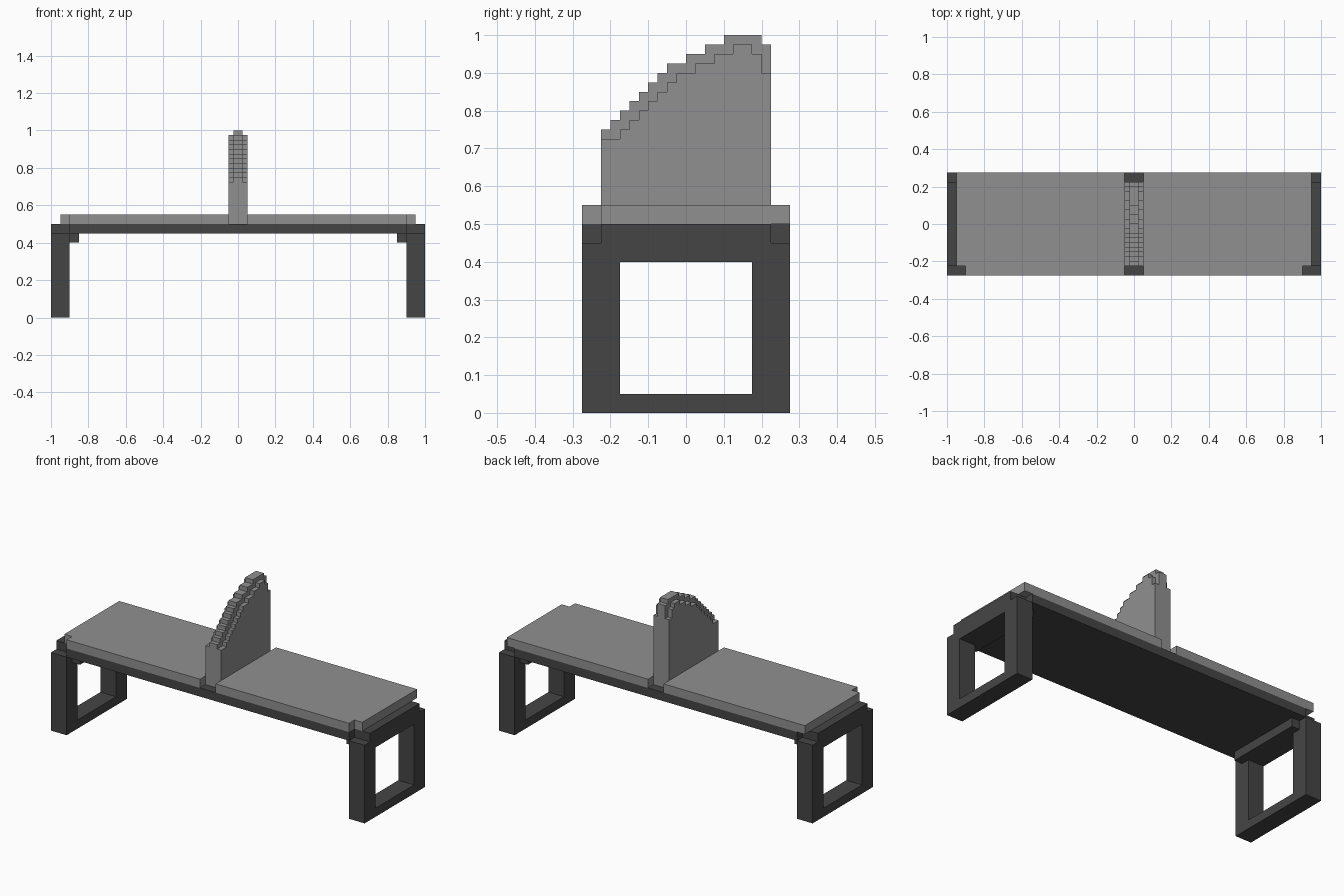
import bpy
import bmesh
from mathutils import Vector

cube = bpy.data.objects.get("Cube")
if cube:
    bpy.data.objects.remove(cube, do_unlink=True)


def material(name, value):
    mat = bpy.data.materials.new(name)
    mat.use_nodes = True
    colour = (value, value, value, 1)
    mat.diffuse_color = colour
    mat.node_tree.nodes["Principled BSDF"].inputs["Base Color"].default_value = colour
    return mat


LIGHT = material("light grey", 0.28)
DARK = material("dark grey", 0.06)


def prism(name, outline, axis, low, high, mat, hole=None):
    """Extrude a flat outline along x or z; a four-point hole makes a frame."""
    place = (lambda p: (low, *p)) if axis == "x" else (lambda p: (*p, low))
    direction = Vector((1, 0, 0)) if axis == "x" else Vector((0, 0, 1))
    bm = bmesh.new()
    outer = [bm.verts.new(place(p)) for p in outline]
    if hole:
        inner = [bm.verts.new(place(p)) for p in hole]
        n = len(outer)
        faces = [bm.faces.new((outer[i], outer[(i + 1) % n], inner[(i + 1) % n], inner[i]))
                 for i in range(n)]
    else:
        faces = [bm.faces.new(outer)]
    # Keep the starting cap, then extrude a copy of it
    result = bmesh.ops.extrude_face_region(bm, geom=faces, use_keep_orig=True)
    moved = [g for g in result["geom"] if isinstance(g, bmesh.types.BMVert)]
    bmesh.ops.translate(bm, verts=moved, vec=direction * (high - low))
    bmesh.ops.recalc_face_normals(bm, faces=bm.faces)
    mesh = bpy.data.meshes.new(name)
    bm.to_mesh(mesh)
    bm.free()
    mesh.materials.append(mat)
    obj = bpy.data.objects.new(name, mesh)
    bpy.context.collection.objects.link(obj)
    return obj


def rectangle(a0, a1, b0, b1):
    return [(a0, b0), (a1, b0), (a1, b1), (a0, b1)]


def mirror_x(obj):
    mod = obj.modifiers.new("mirror", "MIRROR")
    mod.use_axis[0] = True


STEP = 0.025


def stepped(heights, base):
    """Side outline of a stepped wall, one height per step, counted in steps."""
    start = -len(heights) * STEP / 2
    points = [(start, base)]
    for i, h in enumerate(heights):
        for y in (start + i * STEP, start + (i + 1) * STEP):
            points.append((y, h * STEP))
    points.append((-start, base))
    # Drop points in the middle of level runs
    return [p for i, p in enumerate(points)
            if not (0 < i < len(points) - 1 and points[i - 1][1] == p[1] == points[i + 1][1])
            and p not in points[:i]]


# End frames that carry the bench
mirror_x(prism("end_frame", rectangle(-0.275, 0.275, 0, 0.45), "x", 0.9, 1.0, DARK,
               hole=rectangle(-0.175, 0.175, 0.05, 0.4)))

# Brackets under the seat, inside each frame
mirror_x(prism("bracket", rectangle(-0.225, 0.225, 0.4, 0.45), "x", 0.85, 0.9, DARK))

# Seat pan with notched corners
corner = [(0.9, 0.275), (0.9, 0.225), (1.0, 0.225)]
pan = [(x, y) for x, y in corner]
pan += [(x, -y) for x, y in reversed(corner)]
pan += [(-x, -y) for x, y in corner]
pan += [(-x, y) for x, y in reversed(corner)]
prism("seat_pan", pan, "z", 0.45, 0.5, DARK)

# Seat cushions either side of the divider, notched at the front outer corner
cushion = [(0.05, -0.275), (0.9, -0.275), (0.9, -0.225), (0.95, -0.225),
           (0.95, 0.275), (0.05, 0.275)]
mirror_x(prism("seat_cushion", cushion, "z", 0.5, 0.55, LIGHT))

# Divider: tall core with lower side layers, curved in steps
core = [30, 31, 32, 33, 34, 35, 36, 37, 37, 38, 38, 39, 39, 40, 40, 40, 40, 39]
side = [29, 29, 30, 31, 32, 33, 34, 35, 36, 36, 37, 37, 38, 38, 39, 39, 38, 36]
prism("divider_core", stepped(core, 0.5), "x", -0.025, 0.025, LIGHT)
mirror_x(prism("divider_side", stepped(side, 0.5), "x", 0.025, 0.05, LIGHT))
